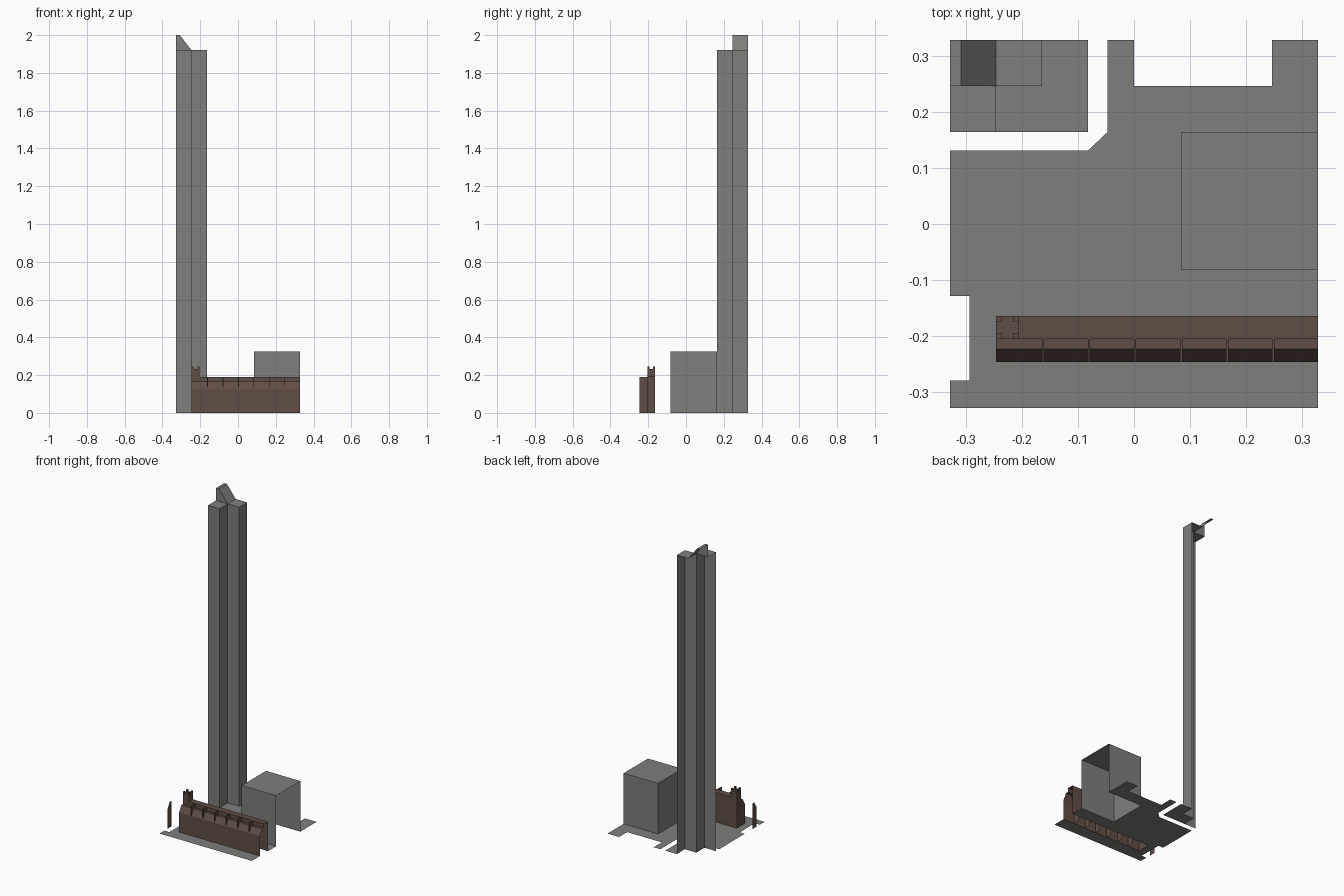
import bpy

if "Cube" in bpy.data.objects:
    bpy.data.objects.remove(bpy.data.objects["Cube"])


def material(name, rgb):
    m = bpy.data.materials.new(name)
    m.diffuse_color = (*rgb, 1)
    m.use_nodes = True
    m.node_tree.nodes["Principled BSDF"].inputs["Base Color"].default_value = m.diffuse_color
    return m


GRAY = material("concrete_gray", (0.21, 0.21, 0.20))
BROWN = material("dark_brown", (0.115, 0.075, 0.058))


class Sheet:
    """Collects open flat faces into one object."""

    def __init__(self):
        self.v, self.f = [], []

    def face(self, pts):
        n = len(self.v)
        self.v += pts
        self.f.append(list(range(n, n + len(pts))))

    def walls(self, path, z0, z1):
        # normals point to the right of the path direction
        for (a, b), (c, d) in zip(path, path[1:]):
            self.face([(a, b, z0), (c, d, z0), (c, d, z1), (a, b, z1)])

    def flat(self, x0, x1, y0, y1, z):
        self.face([(x0, y0, z), (x1, y0, z), (x1, y1, z), (x0, y1, z)])

    def block(self, x0, x1, y0, y1, z0, z1):
        self.walls([(x0, y0), (x1, y0), (x1, y1), (x0, y1), (x0, y0)], z0, z1)
        self.flat(x0, x1, y0, y1, z1)

    def extrude_x(self, profile, x0, x1):
        for (a, b), (c, d) in zip(profile, profile[1:]):
            self.face([(x0, a, b), (x1, a, b), (x1, c, d), (x0, c, d)])

    def build(self, name, mat):
        me = bpy.data.meshes.new(name)
        me.from_pydata(self.v, [], self.f)
        me.materials.append(mat)
        ob = bpy.data.objects.new(name, me)
        bpy.context.collection.objects.link(ob)


E, U = 0.328, 0.082        # half width and module size

# Ground sheet, open beneath the block and the long hall
s = Sheet()
outline = [(-E, -E), (E, -E), (E, -3 * U), (-3 * U, -3 * U), (-3 * U, -2 * U),
           (E, -2 * U), (E, -U), (0.084, -U), (0.084, 2 * U), (E, 2 * U), (E, E),
           (3 * U, E), (3 * U, 3 * U), (0, 3 * U), (0, E), (-0.047, E),
           (-0.047, 0.164), (-U, 0.131), (-E, 0.131), (-E, -0.128),
           (-0.293, -0.128), (-0.293, -0.279), (-E, -0.279)]
s.face([(x, y, 0) for x, y in outline])
s.build("ground", GRAY)

# Ground corner around the tower
s = Sheet()
s.flat(-3 * U, -U, 2 * U, 3 * U, 0)
s.flat(-2 * U, -U, 3 * U, E, 0)
s.build("tower_ground", GRAY)

# Stepped tower, open on the two outer sides
s = Sheet()
H = 1.92
s.walls([(-E, 2 * U), (-3 * U, 2 * U), (-3 * U, 3 * U), (-2 * U, 3 * U), (-2 * U, E)], 0, H)
s.flat(-E, -3 * U, 2 * U, 3 * U, H)
s.flat(-3 * U, -2 * U, 3 * U, E, H)
s.build("tower", GRAY)

# Sloped tower crown
s = Sheet()
s.face([(-E, 3 * U, H), (-3 * U, 3 * U, H), (-0.308, 3 * U, 2), (-E, 3 * U, 2)])
s.face([(-3 * U, 3 * U, H), (-3 * U, E, H), (-0.308, E, 2), (-0.308, 3 * U, 2)])
s.flat(-E, -0.308, 3 * U, E, 2)
s.build("tower_crown", GRAY)

# Low block, open on the right
s = Sheet()
s.walls([(E, 2 * U), (0.084, 2 * U), (0.084, -U), (E, -U)], 0, 0.325)
s.flat(0.084, E, -U, 2 * U, 0.325)
s.build("low_block", GRAY)

# Long brown hall with sloped front eave
front = [(-0.246, 0), (-0.246, 0.127), (-0.223, 0.165), (-0.205, 0.165)]
back = [(-0.205, 0.165), (-0.205, 0.19), (-0.164, 0.19), (-0.164, 0)]
s = Sheet()
s.extrude_x(front + back[1:], -3 * U, E)
cap = front + [(-0.205, 0)]


def end_cap(sheet, x):
    sheet.face([(x, y, z) for y, z in cap])


end_cap(s, -3 * U)
s.face([(-3 * U, y, z) for y, z in [(-0.205, 0), (-0.205, 0.19), (-0.164, 0.19), (-0.164, 0)]])
for i in range(-2, 4):
    end_cap(s, i * U + 0.002)
s.build("hall", BROWN)

# Detached end panel at the left border
s = Sheet()
end_cap(s, -E)
s.build("end_panel", BROWN)

# Roof ribs
s = Sheet()
for i in range(-2, 4):
    x = i * U + 0.002
    s.block(x - 0.002, x + 0.002, -0.246, -0.205, 0.127, 0.19)
s.build("roof_ribs", BROWN)

# Corner turret with four raised corners
s = Sheet()
x0, x1, y0, y1, c = -0.246, -0.205, -0.205, -0.164, 0.0105
s.block(x0, x1, y0, y1, 0.19, 0.233)
for x in (x0, x1 - c):
    for y in (y0, y1 - c):
        s.block(x, x + c, y, y + c, 0.233, 0.246)
s.build("turret", BROWN)
